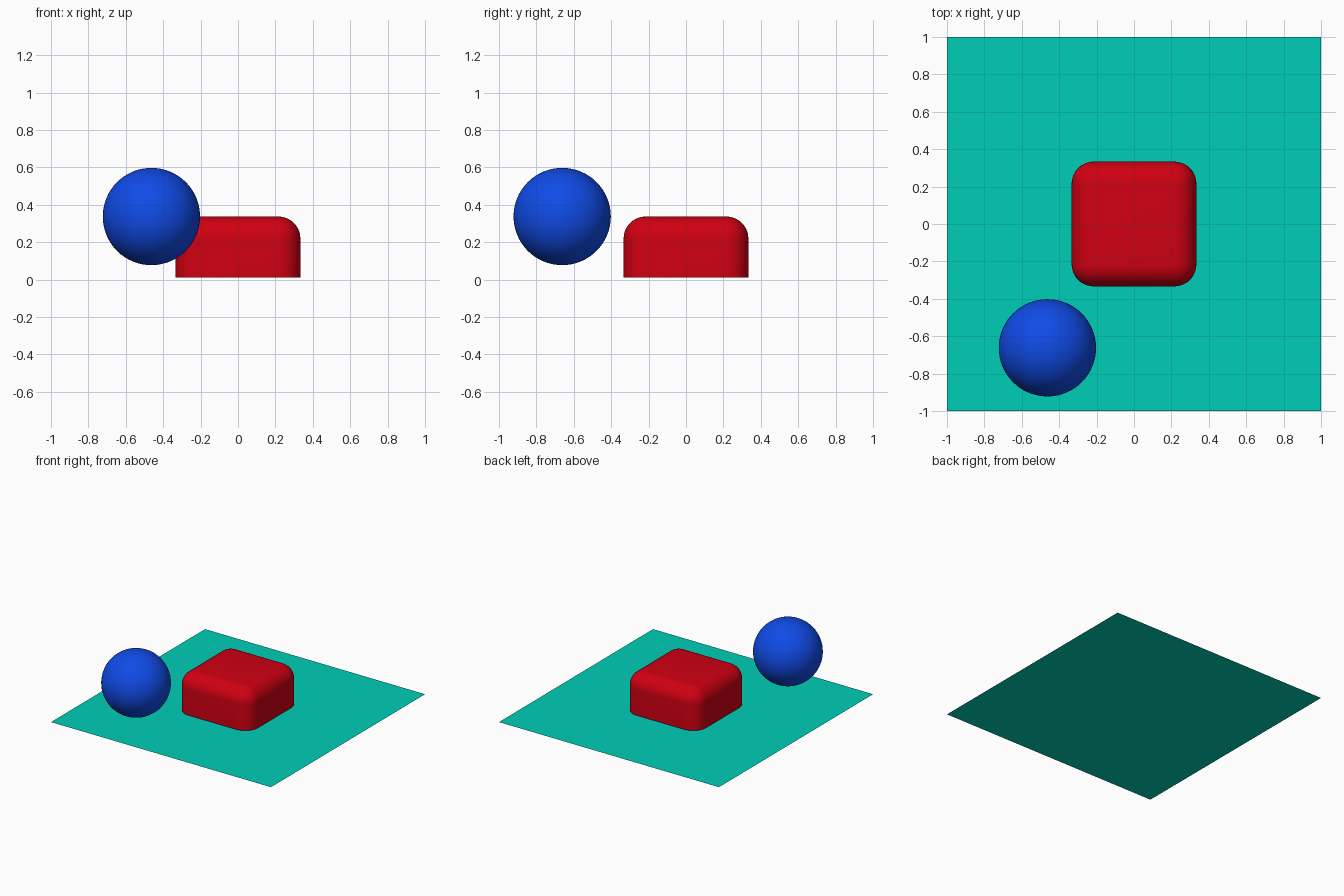
import bpy, bmesh

if "Cube" in bpy.data.objects:
    bpy.data.objects.remove(bpy.data.objects["Cube"])

def finish(name, bm, color, smooth=True):
    mesh = bpy.data.meshes.new(name)
    bm.to_mesh(mesh)
    bm.free()
    obj = bpy.data.objects.new(name, mesh)
    bpy.context.collection.objects.link(obj)
    mat = bpy.data.materials.new(name + "_color")
    mat.diffuse_color = (*color, 1)
    mat.use_nodes = True
    mat.node_tree.nodes["Principled BSDF"].inputs["Base Color"].default_value = mat.diffuse_color
    mesh.materials.append(mat)
    for p in mesh.polygons:
        p.use_smooth = smooth
    return obj

# Flat square floor
bm = bmesh.new()
bmesh.ops.create_grid(bm, x_segments=1, y_segments=1, size=1)
finish("floor", bm, (0.0, 0.61, 0.47), smooth=False)

# Rounded block: all edges bevelled except around the flat, open bottom
W, Z0, Z1 = 0.667, 0.01, 0.337
bm = bmesh.new()
bmesh.ops.create_cube(bm, size=1)
for v in bm.verts:
    v.co.x *= W
    v.co.y *= W
    v.co.z = Z1 if v.co.z > 0 else Z0
edges = [e for e in bm.edges if max(v.co.z for v in e.verts) > 0.1]
bmesh.ops.bevel(bm, geom=edges, offset=0.118, segments=10, profile=0.5, affect='EDGES')
bottom = [f for f in bm.faces if all(v.co.z < Z0 + 0.001 for v in f.verts)]
bmesh.ops.delete(bm, geom=bottom, context='FACES')
finish("rounded_block", bm, (0.63, 0.0, 0.006))

# Floating ball
bm = bmesh.new()
bmesh.ops.create_uvsphere(bm, u_segments=64, v_segments=32, radius=0.26)
bmesh.ops.translate(bm, verts=bm.verts, vec=(-0.463, -0.662, 0.337))
finish("ball", bm, (0.005, 0.07, 0.8))
